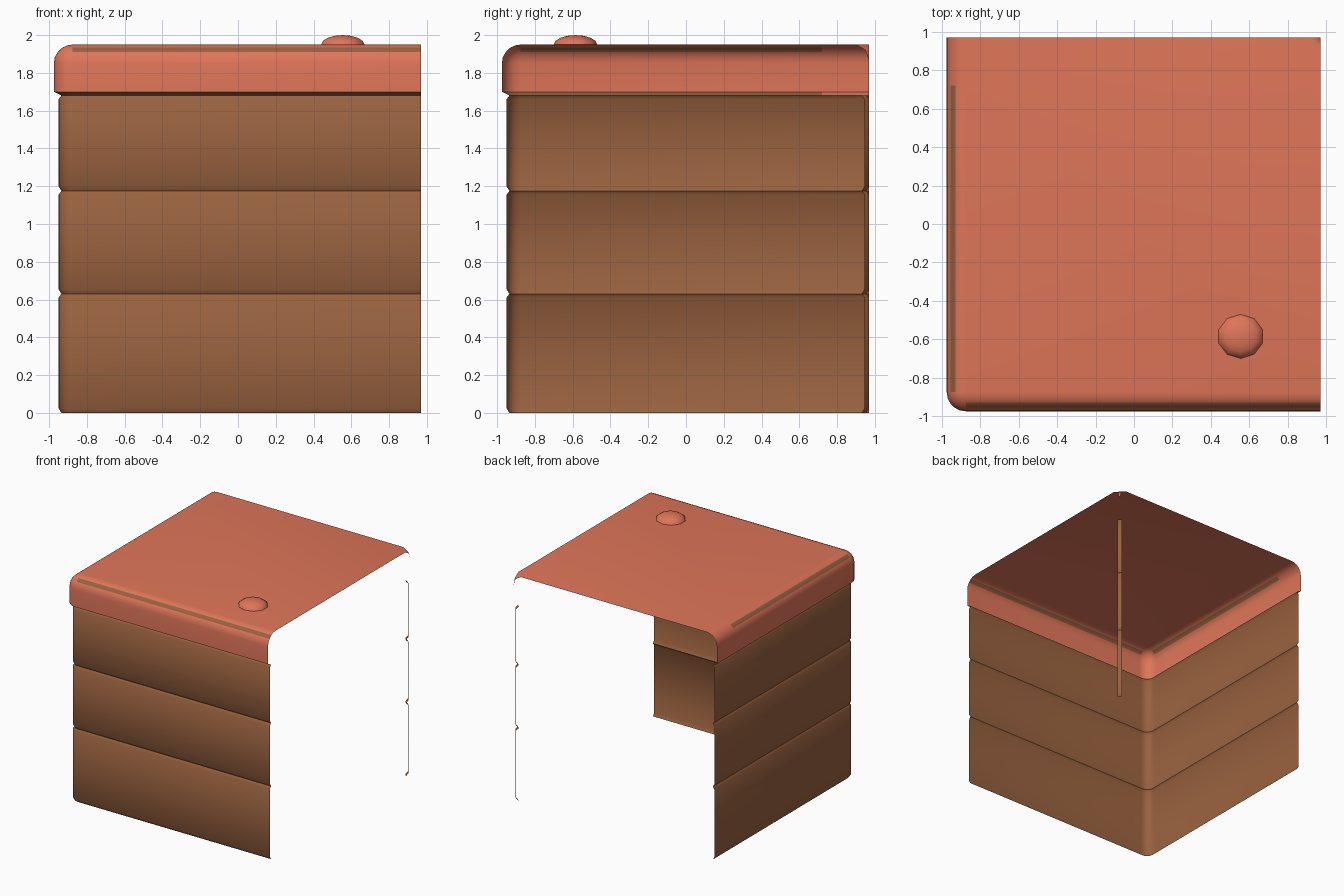
import bpy, bmesh, math

cube = bpy.data.objects.get("Cube")
if cube:
    bpy.data.objects.remove(cube, do_unlink=True)

CUT = 0.97      # open ends of the shell
CORE = 0.875    # centre of the rounded corner
STRIPE_END = 0.72


def material(name, rgb):
    mat = bpy.data.materials.new(name)
    mat.use_nodes = True
    color = (*rgb, 1)
    mat.diffuse_color = color
    mat.node_tree.nodes["Principled BSDF"].inputs["Base Color"].default_value = color
    return mat


coral = material("coral", (0.74, 0.18, 0.10))
brown = material("brown", (0.32, 0.122, 0.05))


def finish(name, bm, mats):
    bmesh.ops.remove_doubles(bm, verts=bm.verts, dist=0.0005)
    for f in bm.faces:
        f.smooth = True
    mesh = bpy.data.meshes.new(name)
    bm.to_mesh(mesh)
    bm.free()
    for m in mats:
        mesh.materials.append(m)
    obj = bpy.data.objects.new(name, mesh)
    bpy.context.collection.objects.link(obj)
    return obj


def shell_path(d):
    """Front wall, rounded corner and side wall at distance d from the middle."""
    r = d - CORE
    arc = []
    for i in range(6):
        a = math.radians(270 - 18 * i)
        arc.append((-CORE + r * math.cos(a), -CORE + r * math.sin(a)))
    return [(CUT, -d)] + arc + [(-d, STRIPE_END), (-d, CUT)]


def post_path(d):
    """Narrow strip left over at the opposite corner."""
    s = d - 0.95
    return [(0.945 + s, CUT + s), (CUT + s, 0.945 + s)]


def sweep(bm, profile, path):
    """Stack the path at every (distance, height) of the profile."""
    rows = [[bm.verts.new((x, y, z)) for x, y in path(d)] for d, z in profile]
    for low, high in zip(rows, rows[1:]):
        for i in range(len(low) - 1):
            bm.faces.new((low[i], high[i], high[i + 1], low[i + 1]))


# Three wall tiers, with the remaining corner strip
tiers = [("lower", 0.0, 0.63), ("middle", 0.63, 1.175), ("upper", 1.175, 1.68)]
for tier, z0, z1 in tiers:
    profile = [(0.935, z0), (0.95, z0 + 0.025), (0.95, z1 - 0.02), (0.935, z1)]
    for part, path in (("wall", shell_path), ("corner_strip", post_path)):
        bm = bmesh.new()
        sweep(bm, profile, path)
        finish(f"{tier}_{part}", bm, [brown])

# Lip under the lid, brown up to the end of the stripe
bm = bmesh.new()
sweep(bm, [(0.935, 1.68), (0.975, 1.70)], shell_path)
for f in bm.faces:
    f.material_index = int(f.calc_center_median().y > STRIPE_END)
finish("lid_lip", bm, [brown, coral])

# Lid with rounded rim, flat top and a curled tip at the open corner
bm = bmesh.new()
rim = [(CORE + 0.1 * math.cos(math.radians(a)), 1.85 + 0.1 * math.sin(math.radians(a)))
       for a in (0, 18, 37, 57, 73, 90)]
sweep(bm, [(0.975, 1.70)] + rim, shell_path)
for f in bm.faces:
    c = f.calc_center_median()
    straight = c.x > -CORE or c.y > -CORE
    in_stripe = rim[2][1] < c.z < rim[3][1]
    f.material_index = int(in_stripe and straight and c.y < STRIPE_END)

top = 1.95
edge_a, edge_b = (CUT, 0.9, top), (0.9, CUT, top)
mid_a, mid_b = (CUT, 0.95, 1.92), (0.95, CUT, 1.92)
tip = (CUT, CUT, 1.86)
flat = [(-CORE, -CORE, top), (CUT, -CORE, top), edge_a, edge_b,
        (-CORE, CUT, top), (-CORE, STRIPE_END, top)]
for loop in (flat, [edge_a, mid_a, mid_b, edge_b], [mid_a, tip, mid_b]):
    bm.faces.new([bm.verts.new(p) for p in loop])
finish("lid", bm, [coral, brown])

# Low dome on the lid
bm = bmesh.new()
bmesh.ops.create_uvsphere(bm, u_segments=10, v_segments=8, radius=1)
bmesh.ops.delete(bm, geom=[v for v in bm.verts if v.co.z < -0.01], context='VERTS')
for v in bm.verts:
    v.co.x *= 0.12
    v.co.y *= 0.115
    v.co.z *= 0.05
knob = finish("knob", bm, [coral])
knob.location = (0.555, -0.585, top)
